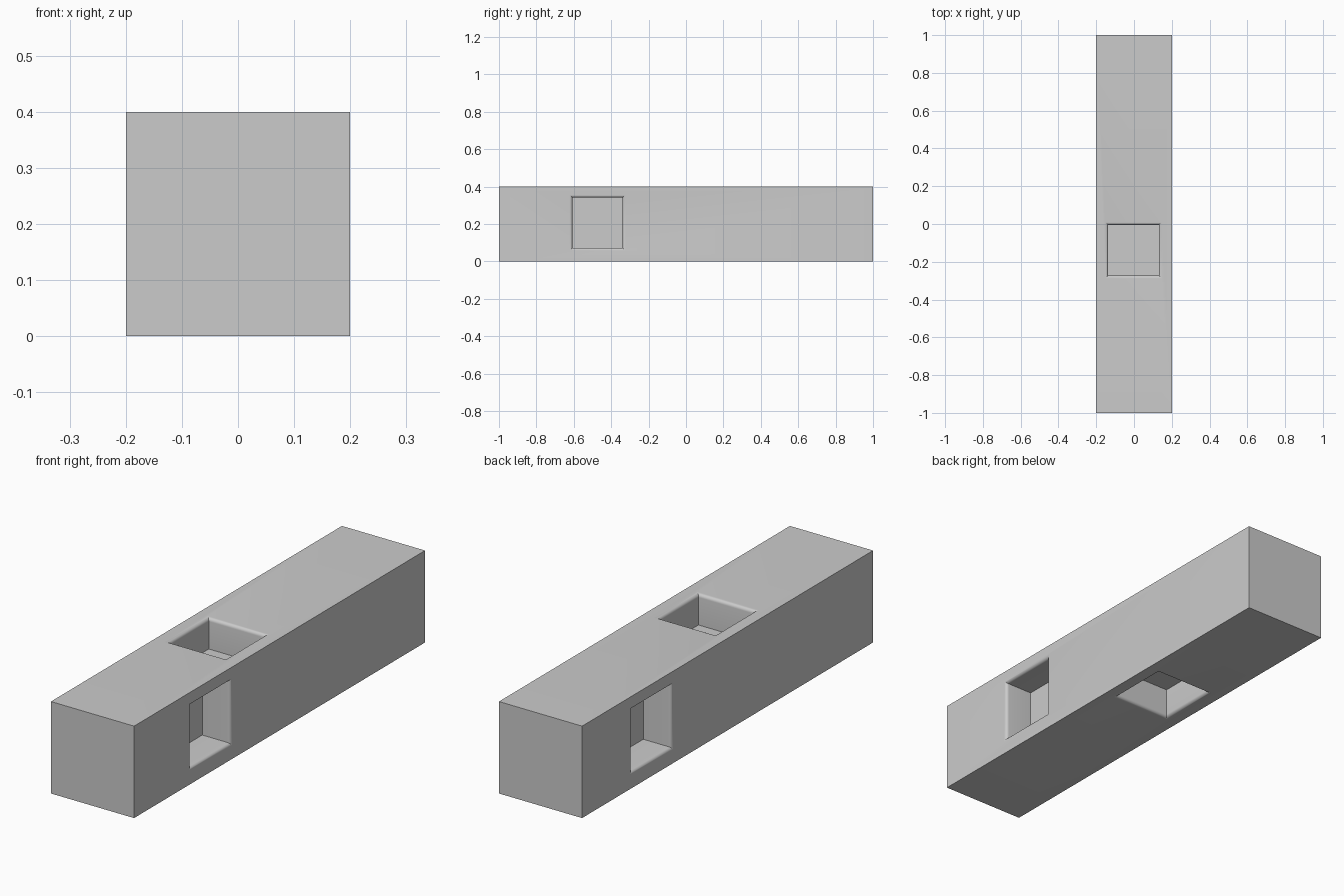
import bpy, bmesh, math
from mathutils import Matrix, Vector

if "Cube" in bpy.data.objects:
    bpy.data.objects.remove(bpy.data.objects["Cube"])

HALF = 0.1345    # half width of a pocket
DEPTH = 0.135    # pocket depth
RIM = 0.015      # radius of the rounded rim
STEPS = 5


def new_object(name, bm):
    bmesh.ops.recalc_face_normals(bm, faces=bm.faces)
    mesh = bpy.data.meshes.new(name)
    bm.to_mesh(mesh)
    bm.free()
    obj = bpy.data.objects.new(name, mesh)
    bpy.context.collection.objects.link(obj)
    return obj


def pocket_cutter(name, centre, side_axis, long_axis, normal):
    """Square plug with a flared mouth, local z along the face normal."""
    profile = [(HALF, -DEPTH)]
    for i in range(STEPS + 1):
        a = math.pi / 2 * i / STEPS
        profile.append((HALF + RIM * (1 - math.cos(a)), -RIM + RIM * math.sin(a)))
    profile.append((HALF + RIM, 0.05))
    bm = bmesh.new()
    loops = [[bm.verts.new((sx * h, sy * h, z))
              for sx, sy in ((-1, -1), (1, -1), (1, 1), (-1, 1))]
             for h, z in profile]
    bm.faces.new(loops[0])
    bm.faces.new(loops[-1])
    for lo, hi in zip(loops, loops[1:]):
        for i in range(4):
            j = (i + 1) % 4
            bm.faces.new((lo[i], lo[j], hi[j], hi[i]))
    axes = Matrix((side_axis, long_axis, normal)).transposed().to_4x4()
    bm.transform(Matrix.Translation(Vector(centre)) @ axes)
    cutter = new_object(name, bm)
    cutter.hide_render = True
    return cutter


# Square beam
bm = bmesh.new()
bmesh.ops.create_cube(bm, size=1)
bm.transform(Matrix.Translation((0, 0, 0.2)) @ Matrix.Diagonal((0.4, 2, 0.4, 1)))
beam = new_object("beam", bm)

# One pocket on each long side, stepping along the beam
Y = (0, 1, 0)
cutters = [
    pocket_cutter("right_pocket_cutter", (0.2, -0.473, 0.207), (0, 0, 1), Y, (1, 0, 0)),
    pocket_cutter("top_pocket_cutter", (-0.003, -0.139, 0.4), (1, 0, 0), Y, (0, 0, 1)),
    pocket_cutter("bottom_pocket_cutter", (0.003, 0.193, 0), (1, 0, 0), Y, (0, 0, -1)),
    pocket_cutter("left_pocket_cutter", (-0.2, 0.521, 0.207), (0, 0, 1), Y, (-1, 0, 0)),
]
bpy.context.view_layer.objects.active = beam
beam.select_set(True)
for cutter in cutters:
    mod = beam.modifiers.new(cutter.name, 'BOOLEAN')
    mod.operation = 'DIFFERENCE'
    mod.solver = 'EXACT'
    mod.object = cutter
    bpy.ops.object.modifier_apply(modifier=mod.name)
for cutter in cutters:
    bpy.data.objects.remove(cutter)

bpy.ops.object.shade_smooth_by_angle(angle=math.radians(30))
